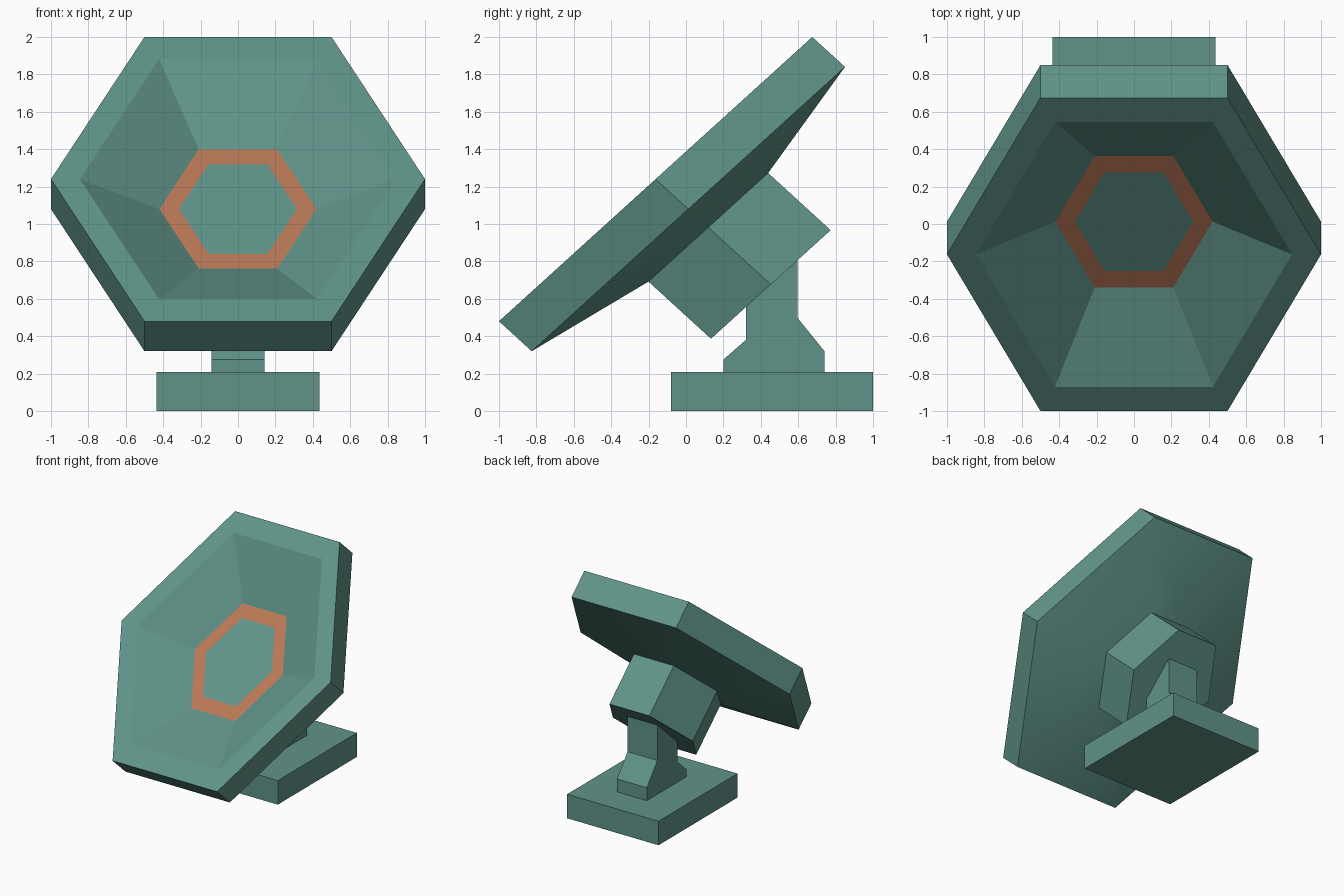
import bpy, bmesh
from math import radians
from mathutils import Vector

cube = bpy.data.objects.get("Cube")
if cube:
    bpy.data.objects.remove(cube)


def material(name, rgb):
    mat = bpy.data.materials.new(name)
    mat.use_nodes = True
    mat.diffuse_color = (*rgb, 1)
    mat.node_tree.nodes["Principled BSDF"].inputs["Base Color"].default_value = (*rgb, 1)
    return mat


TEAL = material("teal", (0.117, 0.296, 0.25))
ORANGE = material("orange", (0.485, 0.188, 0.093))

# Tilted dish frame: rim centre, half height along the rim, step towards the back
CENTRE = Vector((0, -0.1625, 1.24))
UP = Vector((0, 0.8375, 0.76))
BACK = Vector((0, 0.175, -0.16))
HEXAGON = [(1, 0), (0.5, 1), (-0.5, 1), (-1, 0), (-0.5, -1), (0.5, -1)]


def loft(name, loops, mats=(TEAL,), painted=None):
    """Skin a stack of equal point loops, cap both ends, paint one band."""
    bm = bmesh.new()
    rings = [[bm.verts.new(p) for p in loop] for loop in loops]
    for i, (a, b) in enumerate(zip(rings, rings[1:])):
        for j in range(len(a)):
            k = (j + 1) % len(a)
            face = bm.faces.new((a[j], a[k], b[k], b[j]))
            face.material_index = int(i == painted)
    bm.faces.new(rings[0])
    bm.faces.new(rings[-1])
    bmesh.ops.recalc_face_normals(bm, faces=bm.faces)
    mesh = bpy.data.meshes.new(name)
    bm.to_mesh(mesh)
    bm.free()
    for mat in mats:
        mesh.materials.append(mat)
    obj = bpy.data.objects.new(name, mesh)
    bpy.context.collection.objects.link(obj)
    return obj


def hex_loop(scale, depth):
    return [CENTRE + Vector((x * scale, 0, 0)) + UP * (v * scale) + BACK * depth
            for x, v in HEXAGON]


def extrude_x(name, profile, half_width):
    return loft(name, [[(x, y, z) for y, z in profile] for x in (-half_width, half_width)])


# Dish: floor, painted ring, sloping recess, rim, edge, shallow back cone
dish_steps = [(0.315, 1), (0.42, 1), (0.845, 0), (1, 0), (1, 1), (0.382, 1.61)]
dish = loft("dish", [hex_loop(s, d) for s, d in dish_steps], (TEAL, ORANGE), painted=0)
bpy.ops.object.select_all(action="DESELECT")
dish.select_set(True)
bpy.context.view_layer.objects.active = dish
bpy.ops.object.shade_smooth_by_angle(angle=radians(20))

# Hub behind the dish
loft("hub", [hex_loop(0.382, d) for d in (1.5, 3.52)])

# Flared post, its top sunk into the hub
extrude_x("post", [(0.2, 0.2), (0.2, 0.275), (0.32, 0.38), (0.32, 0.6), (0.595, 0.85),
                   (0.595, 0.5), (0.74, 0.32), (0.74, 0.2)], 0.143)

# Base slab
extrude_x("base", [(-0.08, 0), (-0.08, 0.208), (1, 0.208), (1, 0)], 0.437)
